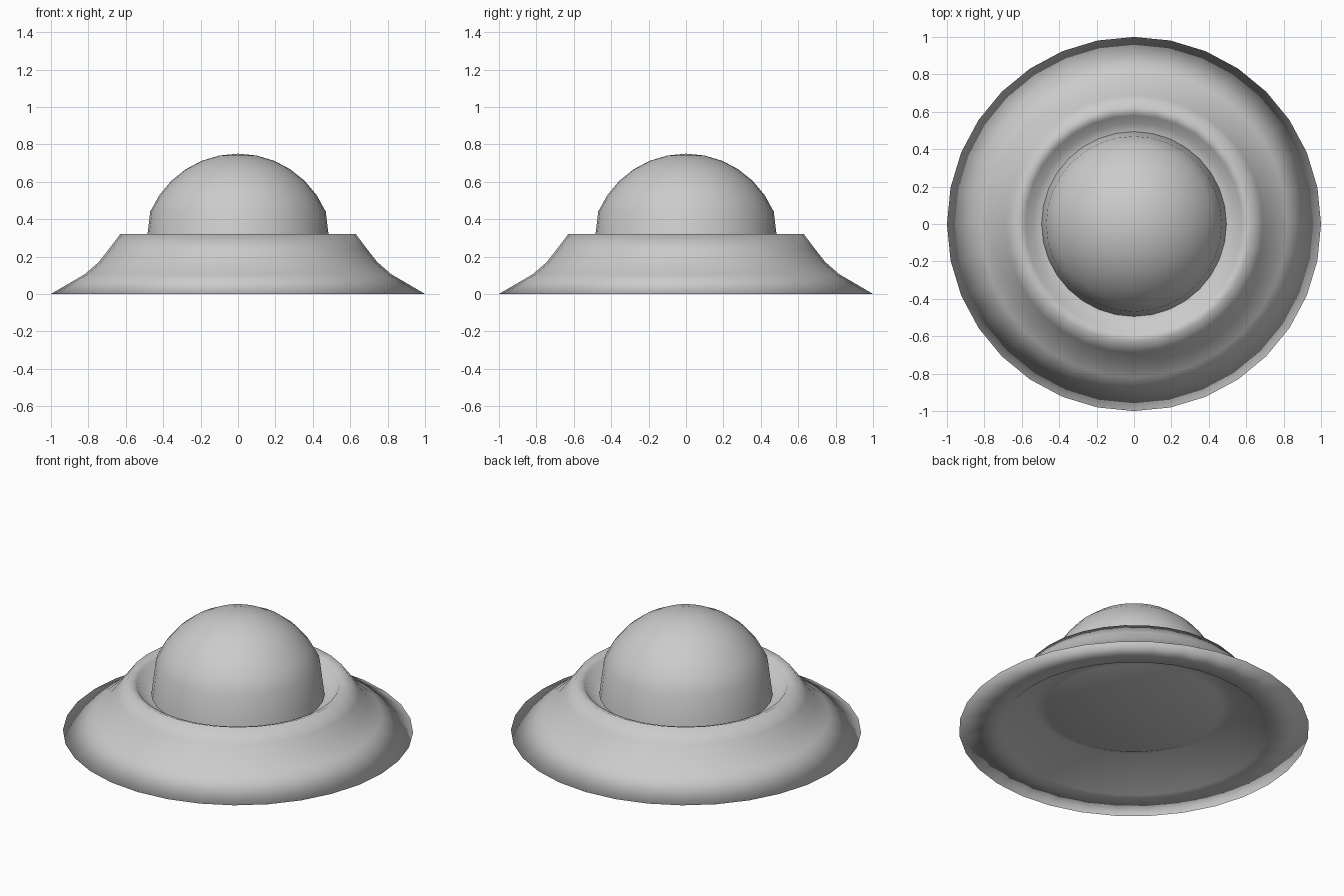
import bpy, bmesh, math

if "Cube" in bpy.data.objects:
    bpy.data.objects.remove(bpy.data.objects["Cube"])

SIDES = 32

def lathe(name, profile):
    """Spin an (r, z) profile about z; r = 0 points become poles."""
    bm = bmesh.new()
    rings = []
    for r, z in profile:
        if r == 0:
            rings.append([bm.verts.new((0, 0, z))] * SIDES)
        else:
            rings.append([bm.verts.new((r * math.cos(2 * math.pi * i / SIDES),
                                        r * math.sin(2 * math.pi * i / SIDES), z))
                          for i in range(SIDES)])
    for a, b in zip(rings, rings[1:]):
        for i in range(SIDES):
            j = (i + 1) % SIDES
            bm.faces.new(list(dict.fromkeys([a[i], b[i], b[j], a[j]])))
    for f in bm.faces:
        f.smooth = True
    me = bpy.data.meshes.new(name)
    bm.to_mesh(me)
    bm.free()
    ob = bpy.data.objects.new(name, me)
    bpy.context.collection.objects.link(ob)
    return ob

# flared brim: groove, rolled lip, outer slope, rim, hollow underside, shallow belly
lathe("brim", [(.48, .235), (.54, .24), (.58, .30), (.63, .32), (.69, .24), (.745, .17),
               (.82, .105), (1, 0), (.76, 0), (.57, .165), (.50, .135), (0, .125)])

# dome: spherical cap continuing into a slightly tapered skirt seated in the groove
R, top, low = .51, .75, .44
end = math.acos((low - (top - R)) / R)
cap = [(R * math.sin(end * k / 6), top - R + R * math.cos(end * k / 6)) for k in range(7)]
cap[0] = (0, top)
lathe("dome", cap + [(.495, .23)])
